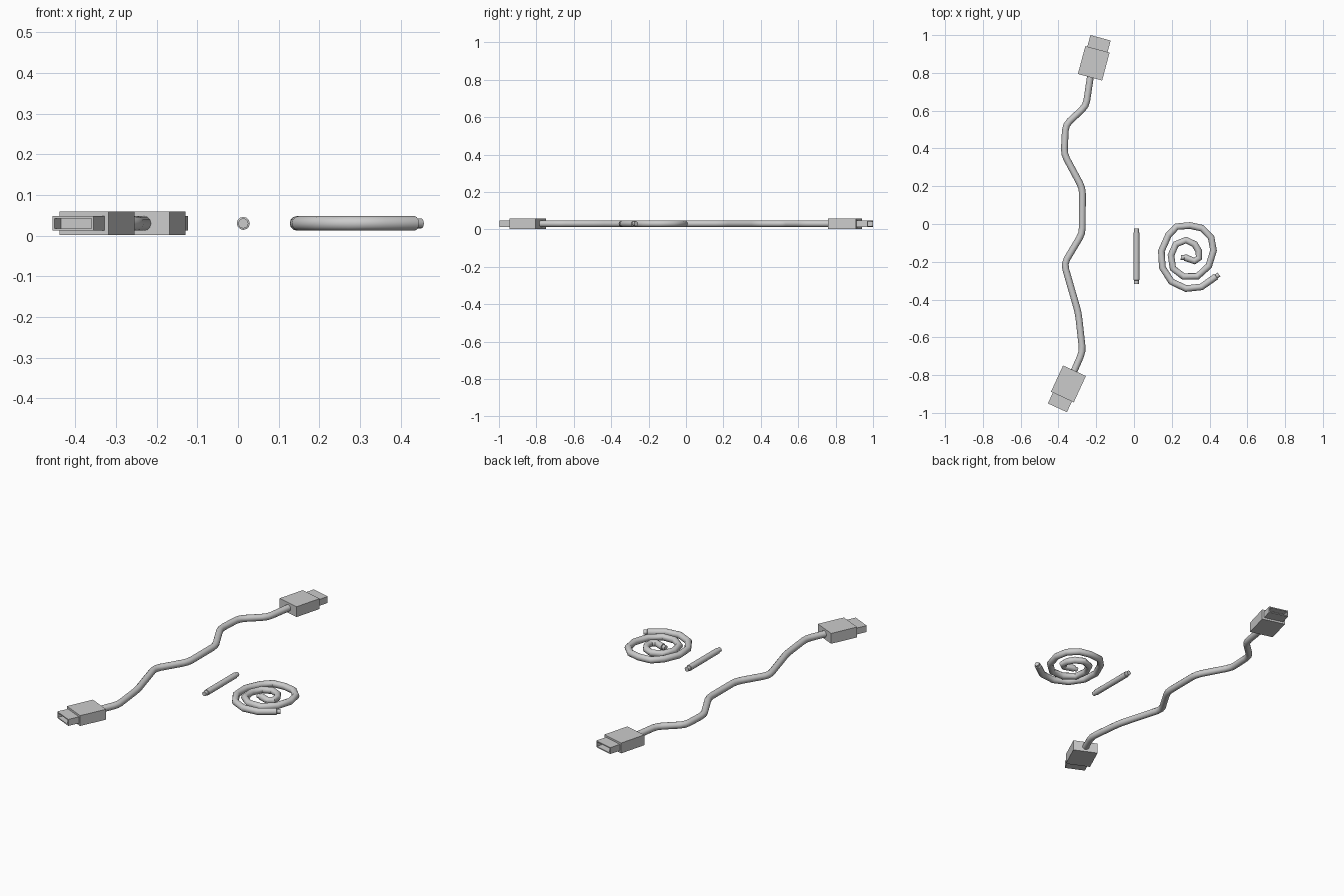
import bpy, bmesh, math
from mathutils import Vector, Matrix

if "Cube" in bpy.data.objects:
    bpy.data.objects.remove(bpy.data.objects["Cube"])

Z = 0.03
R, CORE = 0.018, 0.0125


def tube(name, pts, radii):
    """Round cable along flat points, with a radius for each point."""
    cu = bpy.data.curves.new(name, 'CURVE')
    cu.dimensions = '3D'
    cu.twist_mode = 'Z_UP'
    cu.bevel_depth = 1.0
    cu.bevel_resolution = 4
    cu.use_fill_caps = True
    sp = cu.splines.new('POLY')
    sp.points.add(len(pts) - 1)
    for p, co, r in zip(sp.points, pts, radii):
        p.co = (co[0], co[1], Z, 1)
        p.radius = r
    ob = bpy.data.objects.new(name, cu)
    bpy.context.collection.objects.link(ob)
    bpy.ops.object.select_all(action='DESELECT')
    ob.select_set(True)
    bpy.context.view_layer.objects.active = ob
    bpy.ops.object.convert(target='MESH')
    bpy.ops.object.shade_smooth_by_angle(angle=math.radians(40))
    return ob


def rounded(pts, d):
    """Cut every inner corner into a short three point bend."""
    pts = [Vector(p) for p in pts]
    out = [pts[0]]
    for a, b, c in zip(pts, pts[1:], pts[2:]):
        p, q = b + (a - b).normalized() * d, b + (c - b).normalized() * d
        out += [p, (p + 2 * b + q) / 4, q]
    return out + [pts[-1]]


def stripped(pts, r, core, stub):
    """Add a thinner core stub at both ends of the path."""
    pts = [Vector(p) for p in pts]
    a = (pts[1] - pts[0]).normalized()
    b = (pts[-2] - pts[-1]).normalized()
    full = [pts[0], pts[0] + a * stub, pts[0] + a * (stub + .001)] + pts[1:-1]
    full += [pts[-1] + b * (stub + .001), pts[-1] + b * stub, pts[-1]]
    return full, [core] * 2 + [r] * (len(full) - 4) + [core] * 2


def box(bm, sx, y0, y1, sz):
    m = Matrix.Translation((0, (y0 + y1) / 2, 0)) @ Matrix.Diagonal((sx, y1 - y0, sz, 1))
    return bmesh.ops.create_cube(bm, size=1, matrix=m)['verts']


def connector(name, rear, angle):
    """Plug housing with a hollow metal tip, pointing along local +y."""
    bm = bmesh.new()
    box(bm, 0.133, 0, 0.153, 0.058)
    verts = box(bm, 0.111, 0.153, 0.216, 0.036)
    bm.normal_update()
    front = max({f for v in verts for f in v.link_faces},
                key=lambda f: f.calc_center_median().y)
    bmesh.ops.inset_region(bm, faces=[front], thickness=0.008)
    bmesh.ops.translate(bm, verts=bmesh.ops.extrude_discrete_faces(
        bm, faces=[front])['faces'][0].verts[:], vec=(0, -0.036, 0))
    me = bpy.data.meshes.new(name)
    bm.to_mesh(me)
    bm.free()
    ob = bpy.data.objects.new(name, me)
    bpy.context.collection.objects.link(ob)
    ob.location = (*rear, Z)
    ob.rotation_euler.z = math.radians(angle)


# Wavy cable between the two plugs
path = rounded([(-.228, .80), (-.254, .625), (-.362, .525), (-.37, .37), (-.273, .19),
                (-.274, -.05), (-.37, -.21), (-.295, -.47), (-.272, -.675),
                (-.32, -.785)], 0.03)
tube("long_cable", path, [R] * len(path))

# Plugs at both ends
connector("back_plug", (-.233, .777), -15)
connector("front_plug", (-.315, -.777), 180 - 24.8)

# Short straight piece with thinner ends
tube("short_cable", *stripped([(.013, -.025), (.013, -.318)], 0.016, CORE, 0.02))

# Coiled piece, spiralling outwards
coil = [(.248, -.177), (.275, -.179), (.32, -.196), (.344, -.18), (.342, -.142),
        (.321, -.107), (.275, -.085), (.222, -.107), (.196, -.165), (.206, -.235),
        (.262, -.278), (.336, -.277), (.396, -.222), (.421, -.14), (.408, -.07),
        (.36, -.022), (.296, -.008), (.226, -.014), (.182, -.06), (.145, -.143),
        (.15, -.23), (.198, -.305), (.275, -.342), (.357, -.333), (.45, -.267)]
tube("coiled_cable", *stripped(coil, R, CORE, 0.018))
